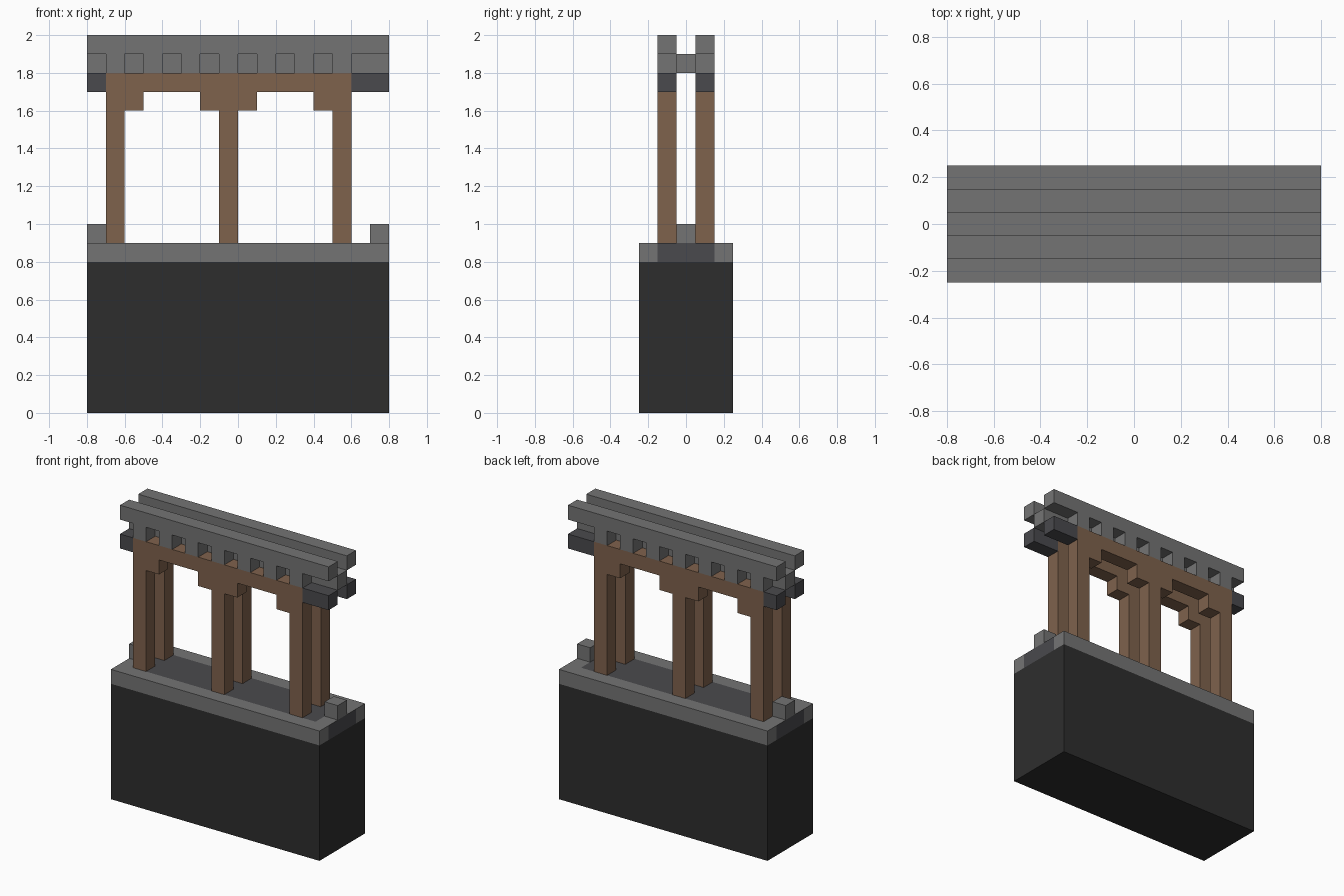
import bpy
import bmesh

cube = bpy.data.objects.get("Cube")
if cube:
    bpy.data.objects.remove(cube, do_unlink=True)


def material(name, rgb):
    mat = bpy.data.materials.new(name)
    mat.use_nodes = True
    mat.diffuse_color = (*rgb, 1)
    mat.node_tree.nodes["Principled BSDF"].inputs["Base Color"].default_value = (*rgb, 1)
    return mat


stone = material("grey stone", (0.175, 0.175, 0.175))
slate = material("dark slate", (0.068, 0.068, 0.075))
black = material("black stone", (0.027, 0.027, 0.027))
wood = material("brown wood", (0.212, 0.122, 0.073))


def extrude(name, profile, y0, y1, *mats):
    """Closed x-z outline extruded along y."""
    bm = bmesh.new()
    face = bm.faces.new([bm.verts.new((x, y0, z)) for x, z in profile])
    result = bmesh.ops.extrude_face_region(bm, geom=[face])
    moved = [v for v in result["geom"] if isinstance(v, bmesh.types.BMVert)]
    bmesh.ops.translate(bm, verts=moved, vec=(0, y1 - y0, 0))
    bmesh.ops.recalc_face_normals(bm, faces=bm.faces)
    mesh = bpy.data.meshes.new(name)
    bm.to_mesh(mesh)
    bm.free()
    for mat in mats:
        mesh.materials.append(mat)
    obj = bpy.data.objects.new(name, mesh)
    bpy.context.collection.objects.link(obj)
    return obj


def box(name, x0, x1, y0, y1, z0, z1, *mats):
    return extrude(name, [(x0, z0), (x1, z0), (x1, z1), (x0, z1)], y0, y1, *mats)


# Plinth and the slate floor on top of it
box("plinth", -0.8, 0.8, -0.25, 0.25, 0, 0.8, black)
box("floor", -0.7, 0.7, -0.15, 0.15, 0.8, 0.9, slate)

# Rim ends with slate outer faces, each carrying a small stone block
for side, x0, x1 in (("right", -0.8, -0.7), ("left", 0.7, 0.8)):
    end = box(side + "_rim_end", x0, x1, -0.15, 0.15, 0.8, 0.9, stone, slate)
    for poly in end.data.polygons:
        poly.material_index = int(abs(poly.normal.x) > 0.5)
    box(side + "_end_block", x0, x1, -0.05, 0.05, 0.9, 1.0, stone)

# Wooden arcade outline: lintel, three posts and their stepped brackets
# Each post: bracket start, post start, post end, bracket end
posts = [(-0.7, -0.7, -0.6, -0.5), (-0.2, -0.1, 0, 0.1), (0.4, 0.5, 0.6, 0.6)]
arcade = [(0.6, 1.8), (-0.7, 1.8)]
for b0, p0, p1, b1 in posts:
    if b0 < p0:
        arcade += [(b0, 1.7), (b0, 1.6), (p0, 1.6)]
    arcade += [(p0, 0.9), (p1, 0.9)]
    if b1 > p1:
        arcade += [(p1, 1.6), (b1, 1.6), (b1, 1.7)]

# Toothed stone frieze outline
frieze = [(0.8, 1.9), (0.8, 2.0), (-0.8, 2.0), (-0.8, 1.9)]
for i in range(7):
    x = -0.7 + 0.2 * i
    frieze += [(x, 1.9), (x, 1.8), (x + 0.1, 1.8), (x + 0.1, 1.9)]

# Matching front and back rows
for side, s in (("front", -1), ("back", 1)):
    inner, outer = 0.05 * s, 0.15 * s
    box(side + "_rim", -0.8, 0.8, outer, 0.25 * s, 0.8, 0.9, stone)
    extrude(side + "_arcade", arcade, inner, outer, wood)
    extrude(side + "_frieze", frieze, inner, outer, stone)
    box(side + "_right_beam_end", -0.8, -0.7, inner, outer, 1.7, 1.8, slate)
    box(side + "_left_beam_end", 0.6, 0.8, inner, outer, 1.7, 1.8, slate)

# Stone beam joining the two friezes
box("middle_beam", -0.8, 0.8, -0.05, 0.05, 1.8, 1.9, stone)
